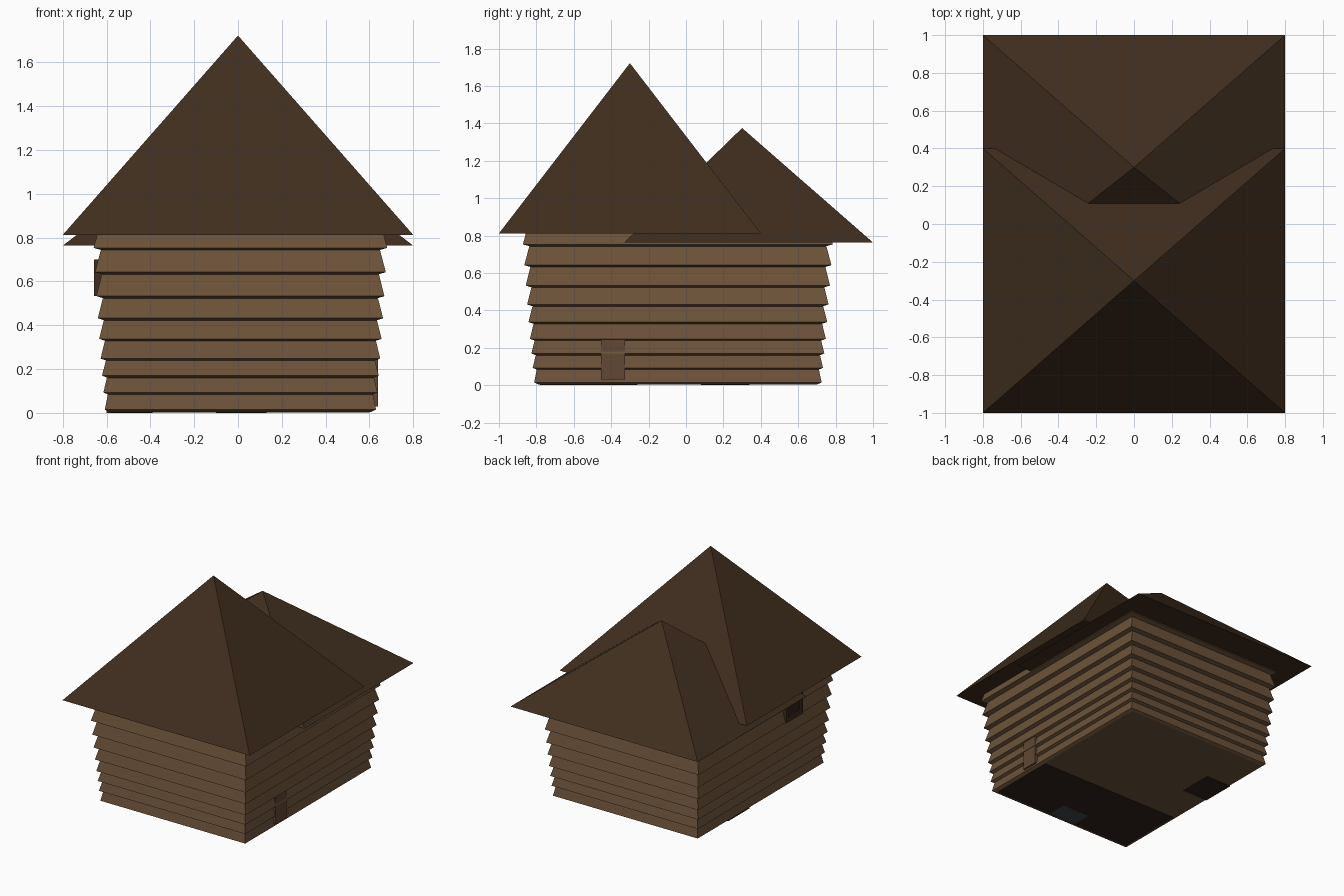
import bpy, bmesh

if "Cube" in bpy.data.objects:
    bpy.data.objects.remove(bpy.data.objects["Cube"])


def material(name, rgb):
    m = bpy.data.materials.new(name)
    m.diffuse_color = (*rgb, 1)
    m.use_nodes = True
    m.node_tree.nodes["Principled BSDF"].inputs["Base Color"].default_value = m.diffuse_color
    return m


WOOD = material("plank_wood", (0.15, 0.085, 0.042))
ROOF = material("roof_wood", (0.05, 0.027, 0.013))
TRIM = material("trim_wood", (0.12, 0.065, 0.035))
DARK = material("dark_wood", (0.03, 0.017, 0.01))
GREY = material("grey_stone", (0.05, 0.06, 0.07))


def finish(name, bm, mat):
    bmesh.ops.recalc_face_normals(bm, faces=bm.faces)
    me = bpy.data.meshes.new(name)
    bm.to_mesh(me)
    bm.free()
    me.materials.append(mat)
    ob = bpy.data.objects.new(name, me)
    bpy.context.collection.objects.link(ob)
    return ob


def ring(bm, x0, x1, y0, y1, z):
    return [bm.verts.new((x, y, z)) for x, y in ((x0, y0), (x1, y0), (x1, y1), (x0, y1))]


def box(name, x, y, z, mat):
    bm = bmesh.new()
    loft(bm, [ring(bm, *x, *y, h) for h in z])
    return finish(name, bm, mat)


def loft(bm, rings):
    for a, b in zip(rings, rings[1:]):
        for i in range(4):
            j = (i + 1) % 4
            bm.faces.new((a[i], a[j], b[j], b[i]))
    bm.faces.new(rings[0])
    bm.faces.new(rings[-1])


def pyramid(name, y0, y1, z, apex):
    bm = bmesh.new()
    base = ring(bm, -0.8, 0.8, y0, y1, z)
    tip = bm.verts.new(apex)
    bm.faces.new(base)
    for i in range(4):
        bm.faces.new((base[i], base[(i + 1) % 4], tip))
    return finish(name, bm, ROOF)


# Two overlapping pyramid roofs
pyramid("front_roof", -1.0, 0.4, 0.812, (0, -0.3, 1.722))
pyramid("back_roof", -0.33, 1.0, 0.763, (0, 0.3, 1.375))

# Clapboard walls: each course overhangs the one below, flaring upwards
levels = [0.015, 0.093, 0.17, 0.248, 0.338, 0.432, 0.533, 0.642, 0.753, 0.87]
bm = bmesh.new()
rings = []
for i, (low, high) in enumerate(zip(levels, levels[1:])):
    g = 0.0075 * i              # outward growth of this course
    lap = 0.014 + 0.0018 * i    # taper of the board

    def course(inset, z):
        rings.append(ring(bm, -0.608 - g * 0.85 + inset, 0.63 + g * 0.85 - inset,
                          -0.812 - g + inset, 0.725 + g - inset, z))
    course(lap + 0.008, low - 0.01)
    course(0, low)
    course(lap, high - 0.01)
loft(bm, rings)
finish("clapboard_walls", bm, WOOD)

# Dark floor parts seen from below
box("front_floor", (-0.58, 0.6), (-0.78, -0.26), (0.002, 0.03), DARK)
box("side_floor_block", (-0.6, -0.39), (0.08, 0.34), (0.0, 0.03), DARK)
box("hearth_slab", (-0.1, 0.13), (-0.77, -0.62), (0.0, 0.03), GREY)

# Small door on the right side
box("door", (0.56, 0.64), (-0.455, -0.325), (0.03, 0.265), TRIM)

# Window on the left side: frame bars around a recessed pane
for n, y, z in (("bottom", (-0.49, -0.29), (0.533, 0.56)), ("top", (-0.49, -0.29), (0.673, 0.70)),
                ("front", (-0.49, -0.463), (0.533, 0.70)), ("back", (-0.317, -0.29), (0.533, 0.70))):
    box("window_frame_" + n, (-0.658, -0.6), y, z, ROOF)
box("window_pane", (-0.646, -0.6), (-0.47, -0.31), (0.55, 0.68), DARK)
